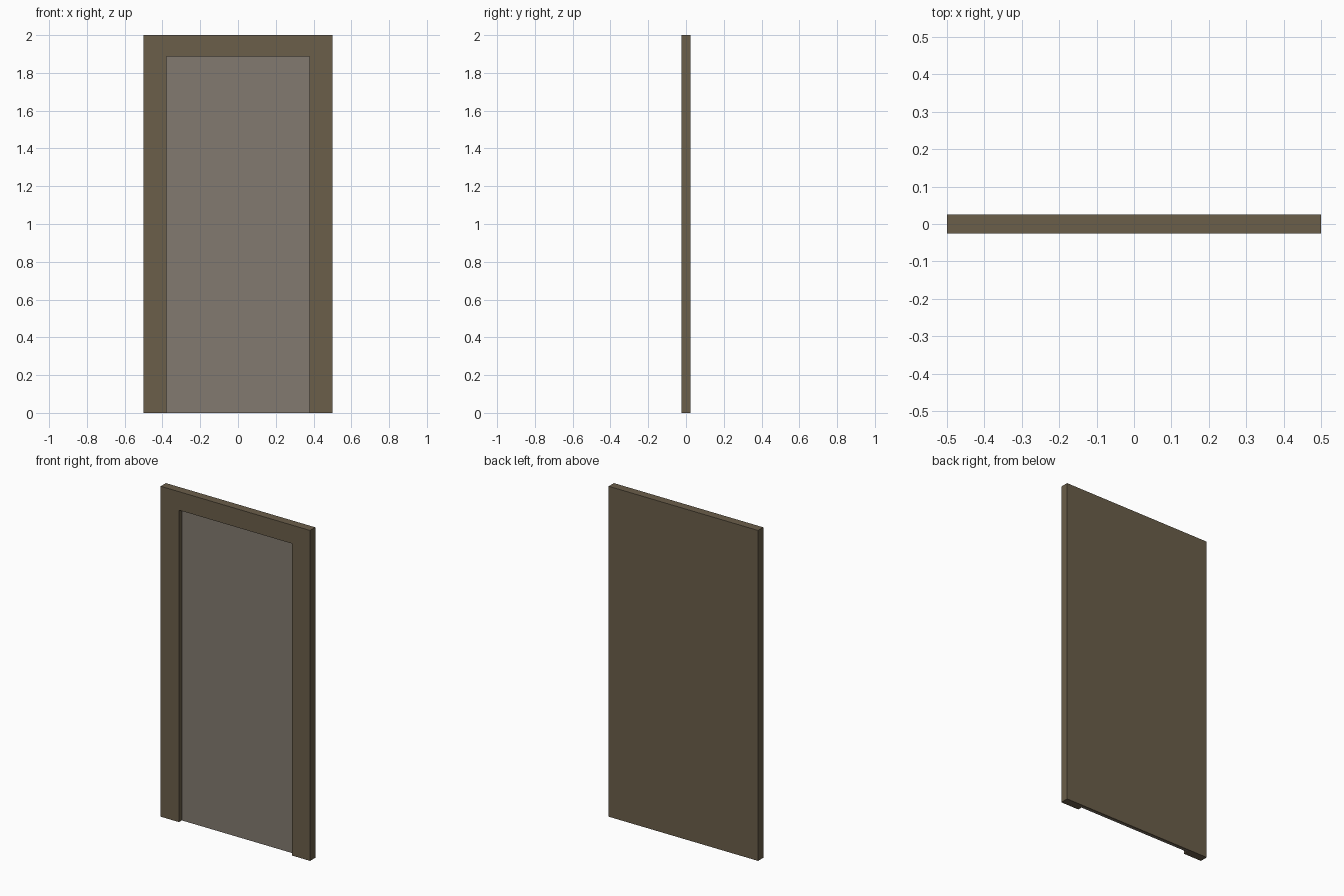
import bpy

if "Cube" in bpy.data.objects:
    bpy.data.objects.remove(bpy.data.objects["Cube"])


def material(name, color):
    mat = bpy.data.materials.new(name)
    mat.diffuse_color = (*color, 1)
    mat.use_nodes = True
    mat.node_tree.nodes["Principled BSDF"].inputs["Base Color"].default_value = mat.diffuse_color
    return mat


def box(name, x, y, z, mat=None):
    """Box spanning the given (min, max) ranges."""
    spans = (x, y, z)
    bpy.ops.mesh.primitive_cube_add(size=1, location=[(a + b) / 2 for a, b in spans])
    ob = bpy.context.object
    ob.name = name
    ob.scale = [b - a for a, b in spans]
    bpy.ops.object.transform_apply(location=True, rotation=False, scale=True)
    if mat:
        ob.data.materials.append(mat)
    return ob


brown = material("brown_wood", (0.145, 0.112, 0.068))
grey = material("warm_grey", (0.225, 0.195, 0.162))

HALF_OPEN, TOP_OPEN = 0.378, 1.888
RECESS_Y, BACK_Y = 0.002, 0.014

# Frame with a solid back, opening cut from the front down to the floor
frame = box("door_frame", (-0.5, 0.5), (-0.025, 0.025), (0, 2), brown)
cutter = box("opening_cutter", (-HALF_OPEN, HALF_OPEN), (-0.1, BACK_Y), (-0.1, TOP_OPEN), brown)
cut = frame.modifiers.new("opening", 'BOOLEAN')
cut.object = cutter
cut.operation = 'DIFFERENCE'
cut.solver = 'EXACT'
bpy.context.view_layer.objects.active = frame
bpy.ops.object.modifier_apply(modifier=cut.name)
bpy.data.objects.remove(cutter)

# Recessed door leaf
box("door_panel", (-HALF_OPEN, HALF_OPEN), (RECESS_Y, BACK_Y), (0, TOP_OPEN), grey)
